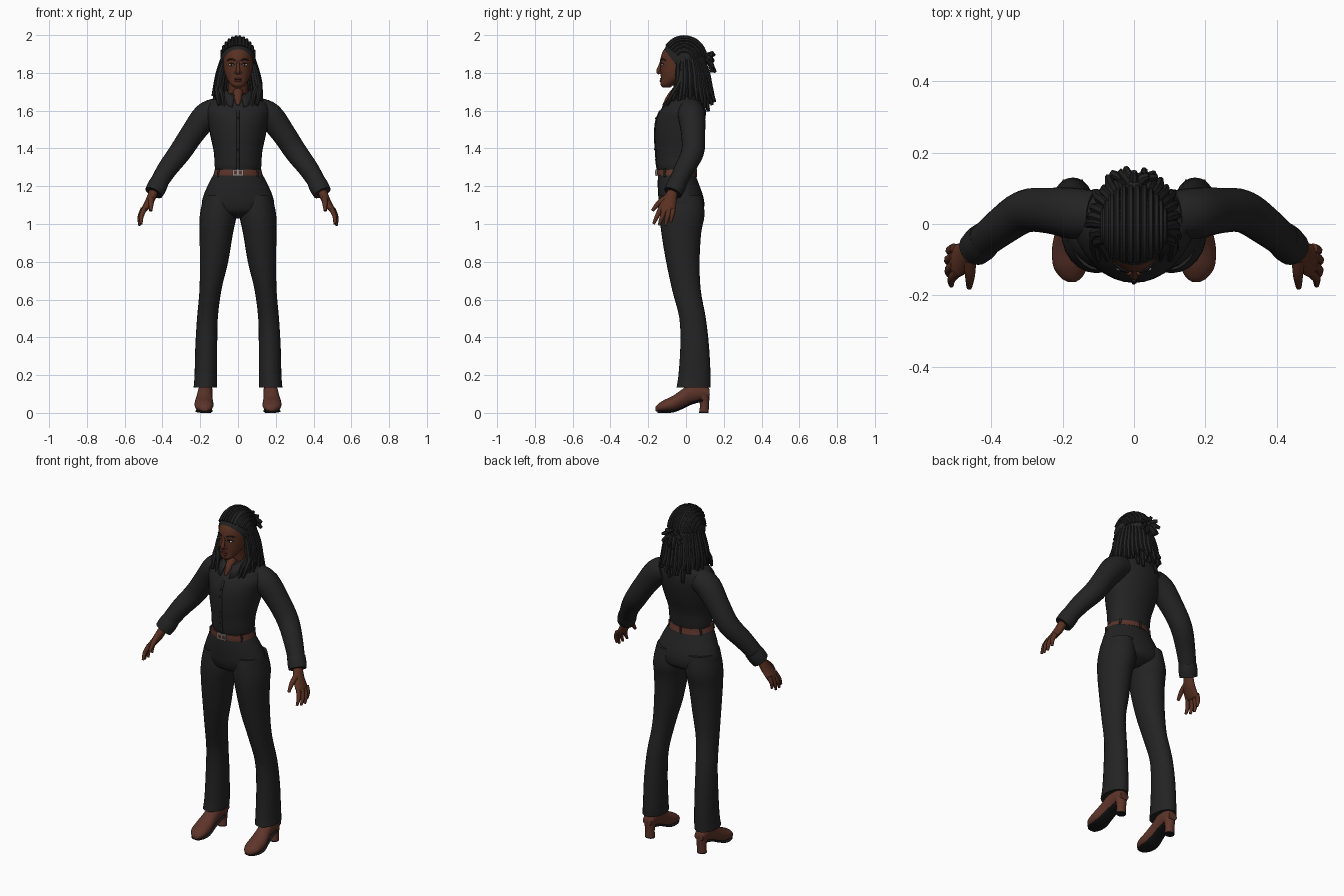
import bpy, bmesh, random
from math import sin, cos, pi, radians
from mathutils import Vector, Matrix

random.seed(4)
cube = bpy.data.objects.get("Cube")
if cube:
    bpy.data.objects.remove(cube, do_unlink=True)


def material(name, r, g, b):
    mat = bpy.data.materials.new(name)
    mat.use_nodes = True
    mat.diffuse_color = (r, g, b, 1)
    mat.node_tree.nodes["Principled BSDF"].inputs["Base Color"].default_value = (r, g, b, 1)
    return mat


CLOTH = material("black_cloth", .017, .017, .017)
HAIR = material("black_hair", .016, .016, .016)
SOLE = material("black_sole", .009, .009, .01)
SKIN = material("brown_skin", .1, .03, .016)
LIPS = material("dark_lips", .08, .02, .016)
LEATHER = material("brown_leather", .11, .035, .023)
METAL = material("grey_metal", .3, .3, .3)
WHITE = material("eye_white", .6, .58, .55)
SIDES = (("left", 1), ("right", -1))


def finish(bm, name, mat, angle=50):
    bmesh.ops.recalc_face_normals(bm, faces=bm.faces[:])
    mesh = bpy.data.meshes.new(name)
    bm.to_mesh(mesh)
    bm.free()
    mesh.materials.append(mat)
    mesh.shade_smooth()
    mesh.set_sharp_from_angle(angle=radians(angle))
    obj = bpy.data.objects.new(name, mesh)
    bpy.context.scene.collection.objects.link(obj)
    return obj


def build(name, mat, *parts):
    """Skin each list of rings into a capped solid, all in one object."""
    bm = bmesh.new()
    for rings in parts:
        loops = [[bm.verts.new(p) for p in ring] for ring in rings]
        for a, b in zip(loops, loops[1:]):
            for i in range(len(a)):
                j = (i + 1) % len(a)
                bm.faces.new((a[i], a[j], b[j], b[i]))
        bm.faces.new(loops[0])
        bm.faces.new(loops[-1][::-1])
    return finish(bm, name, mat)


def spline(rows, steps=4):
    """Pass a smooth curve through rows of numbers."""
    padded = [rows[0]] + list(rows) + [rows[-1]]
    out = []
    for p, q, r, s in zip(padded, padded[1:], padded[2:], padded[3:]):
        for k in range(steps):
            t = k / steps
            out.append([b + t * (c - a) / 2 + t * t * (a - 2.5 * b + 2 * c - d / 2)
                        + t ** 3 * (1.5 * (b - c) + (d - a) / 2)
                        for a, b, c, d in zip(p, q, r, s)])
    return out + [list(rows[-1])]


def stack(rows, s=1, bias=.5, axis="z", n=24):
    """Oval rings from rows of (x, height, half width, low, high)."""
    rings = []
    for x, h, w, low, high in spline(rows):
        mid = low + (high - low) * bias
        ring = []
        for k in range(n):
            a = 2 * pi * k / n
            d = mid + sin(a) * ((high - mid) if sin(a) > 0 else (mid - low))
            px = s * (x + w * cos(a))
            ring.append((px, d, h) if axis == "z" else (px, h, d))
        rings.append(ring)
    return rings


def tube(rows, s=1, n=8, steps=4):
    """Round rings along a path of (x, y, z, radius)."""
    rows = spline(rows, steps)
    pts = [Vector((s * x, y, z)) for x, y, z, r in rows]
    u = Vector((1, .3, .2))
    rings = []
    for i, p in enumerate(pts):
        t = (pts[min(i + 1, len(pts) - 1)] - pts[max(i - 1, 0)]).normalized()
        u = (u - t * u.dot(t)).normalized()
        v = t.cross(u)
        rings.append([p + rows[i][3] * (u * cos(2 * pi * k / n) + v * sin(2 * pi * k / n))
                      for k in range(n)])
    return rings


def ball(name, mat, centre, radii, n=20):
    bm = bmesh.new()
    bmesh.ops.create_uvsphere(bm, u_segments=n, v_segments=n // 2, radius=1,
                              matrix=Matrix.Translation(centre) @ Matrix.Diagonal((*radii, 1)))
    return finish(bm, name, mat)


def box(name, mat, centre, size):
    bm = bmesh.new()
    bmesh.ops.create_cube(bm, size=1,
                          matrix=Matrix.Translation(centre) @ Matrix.Diagonal((*size, 1)))
    return finish(bm, name, mat, 30)


# Shirt body, button strip and collar
shirt = [(0, 1.28, .118, -.147, .04), (0, 1.31, .124, -.155, .045), (0, 1.38, .128, -.16, .055),
         (0, 1.46, .145, -.165, .08), (0, 1.54, .16, -.16, .1), (0, 1.6, .17, -.137, .105),
         (0, 1.65, .145, -.1, .095), (0, 1.68, .08, -.08, .07), (0, 1.69, .05, -.06, .05)]
build("shirt_body", CLOTH, stack(shirt, bias=.6, n=32))
build("button_strip", CLOTH, tube([(0, row[3] + .003, row[1], .008) for row in shirt[:6]]))
for k in range(5):
    ball("shirt_button", CLOTH, (0, -.164 + .006 * (k in (0, 4)), 1.34 + .055 * k),
         (.006, .006, .006), 8)
bm = bmesh.new()
edge = []
for k in range(25):
    a = radians(14 + 332 * k / 24)
    front = max(0, cos(a)) ** 2
    edge.append([bm.verts.new((r * sin(a), -.005 - r * cos(a), z)) for r, z in
                 ((.062 + .02 * front, 1.715 - .035 * front),
                  (.085 + .045 * front, 1.675 - .06 * front))])
for a, b in zip(edge, edge[1:]):
    bm.faces.new((a[0], a[1], b[1], b[0]))
collar = finish(bm, "shirt_collar", CLOTH)
collar.modifiers.new("thickness", "SOLIDIFY").thickness = .007

# Trousers, belt and buckle
build("trouser_hips", CLOTH, stack([
    (0, 1.285, .117, -.146, .04), (0, 1.22, .152, -.15, .065), (0, 1.15, .183, -.147, .09),
    (0, 1.1, .19, -.14, .097), (0, 1.06, .165, -.12, .085), (0, 1.03, .05, -.06, .03)], n=32))
build("belt", LEATHER, stack([(0, 1.256, .131, -.154, .054), (0, 1.273, .127, -.155, .05),
                              (0, 1.288, .123, -.154, .047)], n=32))
box("belt_buckle", METAL, (0, -.157, 1.272), (.058, .009, .034))
for x in (-.013, .013):
    box("buckle_opening", LEATHER, (x, -.16, 1.272), (.018, .006, .02))
for angle in (35, 145, 215, 270, 325):
    a = radians(angle + 180)
    x, y = .13 * cos(a), -.052 + .105 * sin(a)
    build("belt_loop", CLOTH, tube([(x, y, 1.25, .006), (x * .96, y, 1.293, .006)]))

for side, s in SIDES:
    build(side + "_trouser_leg", CLOTH, stack([
        (.1, 1.15, .08, -.13, .085), (.105, 1.05, .097, -.138, .098), (.115, .95, .088, -.13, .08),
        (.127, .8, .075, -.105, .072), (.146, .65, .058, -.073, .078), (.162, .5, .055, -.035, .105),
        (.168, .35, .058, -.03, .122), (.17, .2, .06, -.04, .13), (.173, .135, .062, -.05, .13)], s))

    # Sleeve and cuff
    build(side + "_sleeve", CLOTH, tube([
        (.11, .025, 1.6, .068), (.17, .03, 1.57, .072), (.24, .038, 1.48, .064),
        (.307, .035, 1.38, .06), (.375, -.01, 1.29, .053), (.43, -.055, 1.2, .046)], s, 20))
    build(side + "_cuff", CLOTH, tube([
        (.415, -.04, 1.225, .049), (.43, -.055, 1.195, .052), (.446, -.07, 1.165, .049)], s, 20))

    # Hand with four fingers and a thumb
    fingers = [((.495, -.135, 1.08), (.512, -.172, 1)), ((.503, -.113, 1.075), (.52, -.143, .993)),
               ((.505, -.09, 1.075), (.521, -.11, .992)), ((.503, -.068, 1.08), (.515, -.08, 1.01))]
    digits = []
    for root, tip in fingers:
        mid = [(a + b) / 2 for a, b in zip(root, tip)]
        digits.append(tube([(*root, .014), (mid[0] + .008, mid[1], mid[2], .012), (*tip, .007)], s))
    thumb = tube([(.46, -.1, 1.14, .018), (.46, -.145, 1.11, .014), (.462, -.178, 1.07, .008)], s)
    palm = stack([(.443, 1.18, .026, -.095, -.042), (.468, 1.12, .025, -.13, -.05),
                  (.493, 1.08, .021, -.15, -.055), (.505, 1.06, .014, -.142, -.058)], s, n=16)
    build(side + "_hand", SKIN, palm, thumb, *digits)

    # Heeled shoe: rows run from the back of the ankle to the toe
    last = [(.172, .125, .028, .08, .125), (.172, .09, .037, .066, .16), (.174, .03, .039, .05, .16),
            (.178, -.02, .043, .026, .125), (.18, -.07, .05, .008, .09),
            (.179, -.12, .047, .005, .066), (.176, -.15, .03, .006, .045),
            (.175, -.162, .012, .01, .03)]
    build(side + "_shoe", LEATHER, stack(last, s, axis="y"))
    build(side + "_shoe_sole", SOLE, stack(
        [(x, y, w * .9, max(low - .006, 0), low + .009) for x, y, w, low, high in last[1:-1]],
        s, axis="y"))
    build(side + "_shoe_heel", LEATHER, stack([
        (.172, .1, .036, .055, .126), (.172, .05, .028, .073, .122), (.172, .006, .028, .07, .12)], s))
    build(side + "_heel_tip", SOLE, stack([
        (.172, .007, .028, .07, .12), (.172, 0, .028, .07, .12)], s))

    # Eye, brow and ear
    ball(side + "_eye", WHITE, (.034 * s, -.125, 1.843), (.016, .007, .007))
    ball(side + "_iris", SOLE, (.034 * s, -.13, 1.843), (.006, .004, .006), 12)
    build(side + "_upper_lid", HAIR, tube([
        (.016, -.13, 1.843, .002), (.033, -.131, 1.851, .003), (.052, -.117, 1.845, .002)], s, 6))
    build(side + "_brow", HAIR, tube([
        (.015, -.135, 1.866, .003), (.036, -.127, 1.873, .004), (.058, -.107, 1.866, .002)], s, 6))
    ball(side + "_ear", SKIN, (.088 * s, -.02, 1.825), (.012, .018, .028), 14)
    ball(side + "_nostril_wing", SKIN, (.012 * s, -.136, 1.802), (.009, .01, .008), 12)

# Neck, open collar skin, head, nose and mouth
build("neck", SKIN, tube([(0, .005, 1.62, .055), (0, 0, 1.7, .053), (0, -.02, 1.79, .052)], n=20))
build("throat", SKIN, tube([(0, -.05, 1.7, .028), (0, -.085, 1.665, .022), (0, -.12, 1.628, .006)]))
build("head", SKIN, stack([
    (0, 1.722, .018, -.122, -.085), (0, 1.738, .038, -.135, -.06), (0, 1.77, .06, -.133, 0),
    (0, 1.8, .071, -.135, .04), (0, 1.84, .078, -.135, .07), (0, 1.88, .079, -.134, .08),
    (0, 1.92, .072, -.119, .07), (0, 1.95, .05, -.085, .05), (0, 1.97, .03, -.05, .02)], n=32))
build("nose", SKIN, tube([(0, -.129, 1.868, .006), (0, -.138, 1.838, .008),
                          (0, -.146, 1.81, .012), (0, -.139, 1.796, .008)], n=12))
for name, z, r in (("upper_lip", 1.768, .005), ("lower_lip", 1.758, .006)):
    build(name, LIPS, tube([(-.025, -.119, 1.763, .002), (-.01, -.132, z, r),
                            (.01, -.132, z, r), (.025, -.119, 1.763, .002)]))

# Hair cap, cut along a sloping hairline
bm = bmesh.new()
crown = Vector((0, -.01, 1.865))
size = Vector((.093, .12, .127))
bmesh.ops.create_uvsphere(bm, u_segments=32, v_segments=20, radius=1,
                          matrix=Matrix.Translation(crown) @ Matrix.Diagonal((*size, 1)))
bmesh.ops.bisect_plane(bm, geom=bm.verts[:] + bm.edges[:] + bm.faces[:], clear_inner=True,
                       plane_co=(0, -.12, 1.93), plane_no=(0, 1.3, 1))
finish(bm, "hair_cap", HAIR)

# Braided rows swept back over the cap
rows = []
for lat in range(-66, 67, 12):
    b = radians(lat)
    path = []
    for phi in range(38, 171, 22):
        a = radians(phi)
        path.append((size.x * sin(b), crown.y - size.y * cos(a) * cos(b),
                     crown.z + size.z * sin(a) * cos(b), .009))
    rows.append(tube(path, n=6, steps=3))
build("braided_rows", HAIR, *rows)

# Hanging locks in two layers around the back and sides
locks = []
for count, scale, drop in ((21, 1, 1.66), (15, .84, 1.62)):
    for k in range(count):
        a = radians(-116 + 232 * k / (count - 1)) + random.uniform(-.04, .04)
        dx, dy = sin(a) * scale, cos(a) * scale
        flare = random.uniform(.9, 1.08)
        end = drop + random.uniform(-.025, .03)
        locks.append(tube([
            (.083 * dx, .09 * dy, 1.87, .012), (.103 * dx, .005 + .108 * dy, 1.8, .015),
            (.117 * dx, .005 + .122 * dy, 1.73, .015),
            (.126 * dx * flare, .155 * dy * flare, end, .009)], n=7, steps=3))
for s in (1, -1):
    for x, z in ((.1, 1.63), (.075, 1.62)):
        locks.append(tube([(.088, -.02, 1.85, .012), (.108, -.035, 1.75, .015),
                           (x + .01, -.07, 1.69, .014), (x, -.1, z, .008)], s, 7, 3))
build("hanging_locks", HAIR, *locks)

# Gathered tuft at the back of the head
tuft = []
for k in range(9):
    a = 2 * pi * k / 9
    tuft.append(tube([(0, .085, 1.88, .014), (.03 * sin(a), .125, 1.875 + .022 * cos(a), .014),
                      (.065 * sin(a), .14 + random.uniform(-.01, .015),
                       1.855 + .055 * cos(a), .009)], n=7, steps=3))
build("gathered_tuft", HAIR, *tuft)
ball("hair_tie", HAIR, (0, .105, 1.88), (.03, .028, .03), 14)
